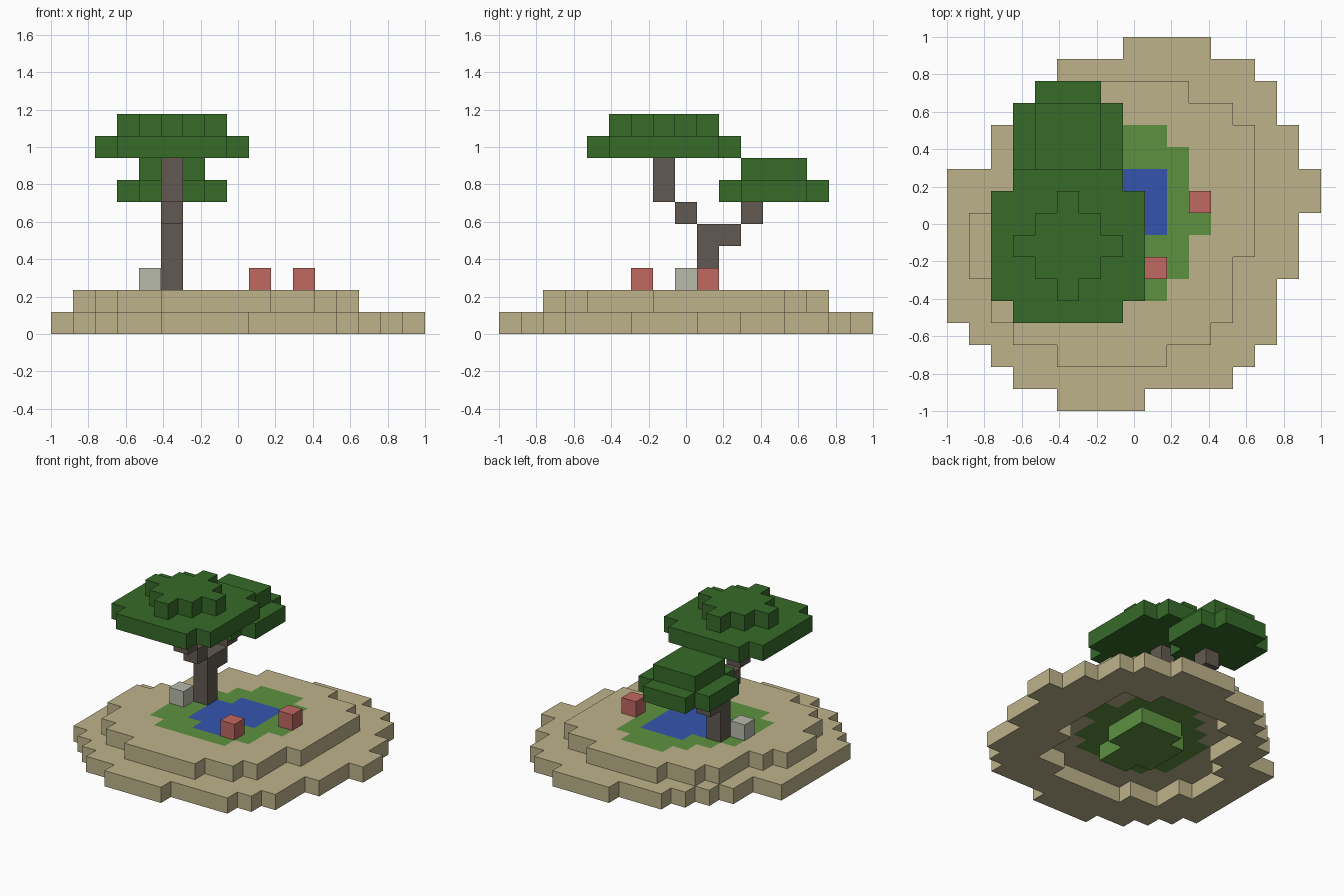
import bpy
import bmesh
from mathutils import Vector

U = 2 / 17  # edge length of one block

cube = bpy.data.objects.get("Cube")
if cube:
    bpy.data.objects.remove(cube, do_unlink=True)


def material(name, r, g, b):
    mat = bpy.data.materials.new(name)
    mat.use_nodes = True
    mat.diffuse_color = (r, g, b, 1)
    bsdf = next(n for n in mat.node_tree.nodes if n.type == "BSDF_PRINCIPLED")
    bsdf.inputs["Base Color"].default_value = (r, g, b, 1)
    return mat


SAND = material("sand", .51, .45, .255)
GRASS = material("grass_green", .11, .283, .051)
WATER = material("water_blue", .034, .091, .43)
LEAF = material("leaf_green", .037, .147, .022)
BARK = material("bark_brown", .122, .102, .084)
STONE = material("pale_stone", .485, .497, .413)
RED = material("soft_red", .533, .138, .122)


def rows(first, spans):
    """Flat set of block columns; one (start, end) span for each row."""
    return {(x, first + i) for i, (a, b) in enumerate(spans) for x in range(a, b)}


def layer(flat, z):
    return {(x, y, z) for x, y in flat}


# Island outlines, from front to back
shore = rows(0, [(5, 9), (3, 13), (2, 14), (1, 15), (0, 15), (0, 15), (0, 16), (0, 16), (0, 16),
                 (0, 17), (0, 17), (2, 16), (2, 16), (3, 15), (4, 15), (5, 14), (8, 12)])
terrace = rows(2, [(5, 10), (3, 12), (2, 13), (2, 13), (1, 13), (1, 14), (1, 14),
                   (2, 14), (3, 14), (3, 14), (3, 14), (4, 13), (6, 11)])
meadow = rows(5, [(5, 10), (4, 11), (4, 11), (4, 12), (4, 12), (5, 11), (6, 11), (7, 10)])
pond = rows(6, [(7, 9), (6, 9), (6, 10), (6, 10), (7, 10)])

# The island is hollow below the terrace, apart from its rim and the pond bed
sides = [(1, 0), (-1, 0), (0, 1), (0, -1)]
hollow = {(x, y) for x, y in terrace
          if all((x + i, y + j) in terrace for i, j in sides)}

# Leaf discs
big_disc = rows(4, [(3, 8)] + [(2, 9)] * 5 + [(3, 8)])
big_cap = rows(5, [(5, 6), (4, 7), (3, 8), (4, 7), (5, 6)])
small_disc = rows(10, [(4, 7)] + [(3, 8)] * 3 + [(4, 7)])
small_cap = rows(11, [(4, 7)] * 3)

# Bent trunk that forks to both crowns, as (row, height) in one column
trunk = [(9, 2), (9, 3), (9, 4), (10, 4), (11, 5), (8, 5), (7, 6), (7, 7)]

parts = {
    "island_shore": (SAND, layer(shore - hollow, 0)),
    "island_terrace": (SAND, layer(terrace - meadow, 1)),
    "meadow": (GRASS, layer(meadow - pond, 1)),
    "pond_bed": (GRASS, layer(pond, 0)),
    "pond_water": (WATER, layer(pond, 1)),
    "tree_trunk": (BARK, {(5, y, z) for y, z in trunk}),
    "large_crown": (LEAF, layer(big_disc, 8) | layer(big_cap, 9)),
    "small_crown": (LEAF, layer(small_disc, 6) | layer(small_cap, 7)),
    "stone": (STONE, {(4, 8, 2)}),
    "red_block_front": (RED, {(9, 6, 2)}),
    "red_block_side": (RED, {(11, 9, 2)}),
}
solid = set().union(*(cells for _, cells in parts.values()))


def build(name, mat, cells):
    """Skin the blocks of a part with outward faces wherever no block touches."""
    bm = bmesh.new()
    corners = {}

    def corner(p):
        key = tuple(round(c) for c in p)
        if key not in corners:
            corners[key] = bm.verts.new((key[0] * U - 1, key[1] * U - 1, key[2] * U))
        return corners[key]

    for cell in sorted(cells):
        base = Vector(cell)
        for axis in range(3):
            for step in (-1, 1):
                beside = list(cell)
                beside[axis] += step
                if tuple(beside) in solid:
                    continue
                a, b = Vector((0, 0, 0)), Vector((0, 0, 0))
                a[(axis + 1) % 3] = b[(axis + 2) % 3] = 1
                start = base.copy()
                if step > 0:
                    start[axis] += 1
                else:
                    a, b = b, a
                bm.faces.new([corner(p) for p in (start, start + a, start + a + b, start + b)])
    mesh = bpy.data.meshes.new(name)
    bm.to_mesh(mesh)
    bm.free()
    mesh.materials.append(mat)
    bpy.context.collection.objects.link(bpy.data.objects.new(name, mesh))


for part_name, (part_mat, part_cells) in parts.items():
    build(part_name, part_mat, part_cells)
